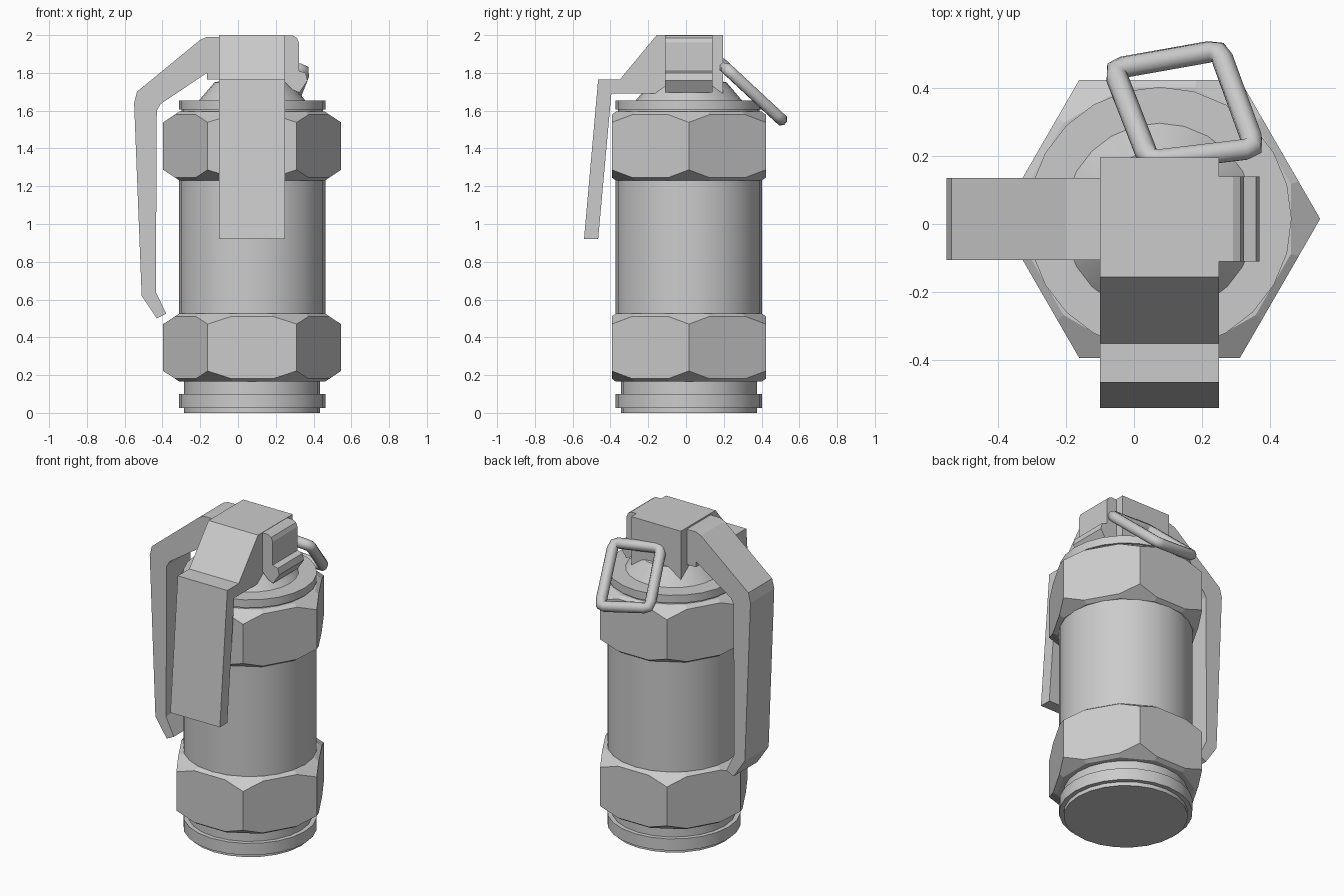
import bpy, bmesh, math
from mathutils import Vector

cube = bpy.data.objects.get("Cube")
if cube:
    bpy.data.objects.remove(cube, do_unlink=True)

GREY = bpy.data.materials.new("plain grey")
GREY.use_nodes = True
GREY.diffuse_color = (0.6, 0.6, 0.6, 1)
GREY.node_tree.nodes["Principled BSDF"].inputs["Base Color"].default_value = (0.6, 0.6, 0.6, 1)

CX, CY = 0.075, 0.015  # axis of the body


def add_object(name, data):
    ob = bpy.data.objects.new(name, data)
    bpy.context.collection.objects.link(ob)
    data.materials.append(GREY)
    return ob


def finish(name, bm, smooth=False):
    bmesh.ops.recalc_face_normals(bm, faces=bm.faces)
    mesh = bpy.data.meshes.new(name)
    bm.to_mesh(mesh)
    bm.free()
    ob = add_object(name, mesh)
    if smooth:
        bpy.ops.object.select_all(action='DESELECT')
        ob.select_set(True)
        bpy.context.view_layer.objects.active = ob
        bpy.ops.object.shade_smooth_by_angle(angle=math.radians(30))
    return ob


def polar(r, degrees, z):
    a = math.radians(degrees)
    return Vector((CX + r * math.cos(a), CY + r * math.sin(a), z))


def lathe(name, profile, sides=24):
    """Closed solid of revolution from (radius, height) pairs."""
    bm = bmesh.new()
    rings = [[bm.verts.new(polar(r, 360 * i / sides, z)) for i in range(sides)]
             for r, z in profile]
    for low, high in zip(rings, rings[1:]):
        for i in range(sides):
            j = (i + 1) % sides
            bm.faces.new((low[i], low[j], high[j], high[i]))
    bm.faces.new(rings[0])
    bm.faces.new(rings[-1])
    return finish(name, bm, smooth=True)


def hex_nut(name, z0, z1):
    """Hexagon prism whose corners are chamfered top and bottom."""
    bm = bmesh.new()
    for z, inward in ((z0, 1), (z1, -1)):
        for k in range(6):
            bm.verts.new(polar(0.471, 60 * k, z + inward * 0.057))
        for k in range(12):
            angle = 15 + 30 * k
            bm.verts.new(polar(0.408 / math.cos(math.radians(15)), angle, z + inward * 0.016))
            bm.verts.new(polar(0.385 / math.cos(math.radians(15)), angle, z))
    bmesh.ops.convex_hull(bm, input=bm.verts)
    bmesh.ops.dissolve_limit(bm, angle_limit=math.radians(3), verts=bm.verts, edges=bm.edges)
    return finish(name, bm)


def extrude(name, outline, start, end, axis):
    """Extrude a side outline (u, z) along x or y."""
    bm = bmesh.new()
    def place(u, z):
        return (start, u, z) if axis == 'x' else (u, start, z)
    face = bm.faces.new([bm.verts.new(place(u, z)) for u, z in outline])
    new = bmesh.ops.extrude_face_region(bm, geom=[face])["geom"]
    shift = Vector((end - start, 0, 0)) if axis == 'x' else Vector((0, end - start, 0))
    bmesh.ops.translate(bm, vec=shift, verts=[v for v in new if isinstance(v, bmesh.types.BMVert)])
    return finish(name, bm)


# Cylinder body with foot rim and top collar
lathe("body", [(0.36, 0), (0.36, 0.025), (0.387, 0.025), (0.387, 0.1), (0.36, 0.1),
               (0.36, 0.175), (0.387, 0.175), (0.387, 1.59), (0.375, 1.59), (0.375, 1.605),
               (0.387, 1.605), (0.387, 1.655), (0.3, 1.655)])
lathe("neck_cone", [(0.285, 1.65), (0.2, 1.75), (0.15, 1.76)])

# Chamfered hexagon nuts
hex_nut("lower_nut", 0.165, 0.527)
hex_nut("upper_nut", 1.23, 1.595)

# Head block and front lever in one folded side profile
extrude("head_and_front_lever",
        [(0.195, 1.69), (0.195, 2), (-0.155, 2), (-0.35, 1.765), (-0.465, 1.765),
         (-0.54, 0.92), (-0.465, 0.92), (-0.395, 1.69)], -0.1, 0.25, 'x')

# Long safety lever at the side
extrude("side_lever",
        [(-0.09, 1.99), (-0.165, 1.99), (-0.2, 1.975), (-0.535, 1.7), (-0.55, 1.64),
         (-0.51, 0.62), (-0.43, 0.5), (-0.38, 0.525), (-0.435, 0.64), (-0.43, 1.6),
         (-0.41, 1.635), (-0.165, 1.8), (-0.165, 1.765), (-0.09, 1.765)],
        -0.105, 0.135, 'y')

# Hinge strip with a curled lip
extrude("hinge_strip",
        [(0.24, 1.998), (0.29, 1.998), (0.312, 1.985), (0.322, 1.96), (0.322, 1.81),
         (0.358, 1.8), (0.368, 1.76), (0.325, 1.695), (0.29, 1.71), (0.24, 1.76)],
        -0.11, 0.14, 'y')

# Pull ring: tilted rounded square tube
corners = [Vector((x, y, 1.855 - 0.93 * (y - 0.18)))
           for x, y in ((-0.06, 0.455), (0.25, 0.51), (0.355, 0.222), (0.045, 0.185))]
path = []
for i, c in enumerate(corners):
    before, after = corners[i - 1], corners[(i + 1) % 4]
    a, b = c.lerp(before, 0.1), c.lerp(after, 0.1)
    path += [a, (a + b) / 2 * 0.4 + c * 0.6, b]
curve = bpy.data.curves.new("pull_ring", 'CURVE')
curve.dimensions = '3D'
curve.bevel_depth = 0.033
curve.bevel_resolution = 2
spline = curve.splines.new('POLY')
spline.points.add(len(path) - 1)
for point, co in zip(spline.points, path):
    point.co = (*co, 1)
spline.use_cyclic_u = True
spline.use_smooth = True
add_object("pull_ring", curve)
